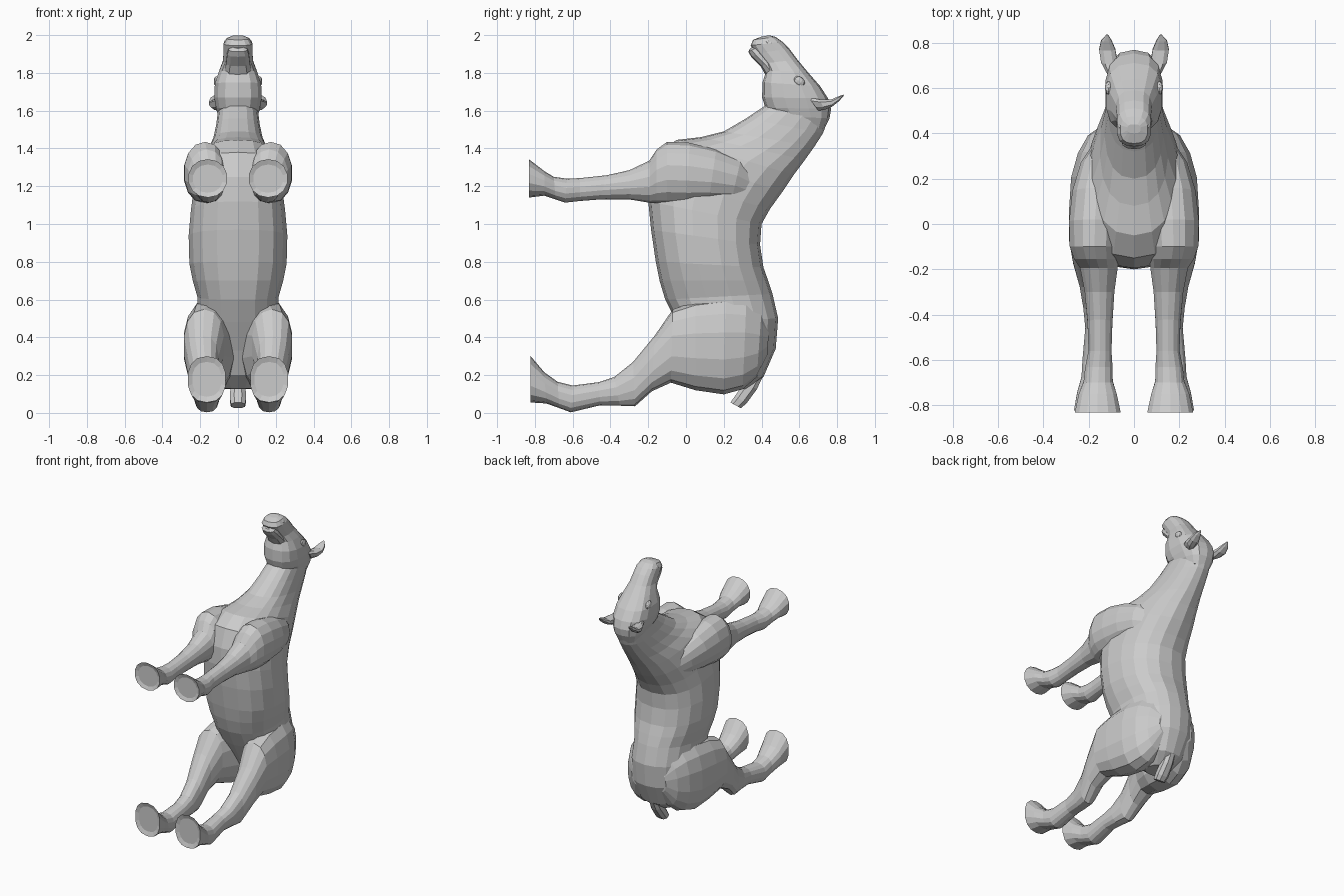
import bpy, bmesh, math
from mathutils import Vector


def loft(name, rings, n=14, mirror=False, power=0.85, egg=0.0):
    """Rings: (yA, zA, yB, zB, half width, centre x); A and B are opposite ends of a section."""
    bm = bmesh.new()
    top = max(abs(math.sin(2 * math.pi * (i + 0.5) / n)) for i in range(n)) ** power
    loops = []
    for ya, za, yb, zb, w, cx in rings:
        a, b = Vector((cx, ya, za)), Vector((cx, yb, zb))
        loop = []
        for i in range(n):
            t = 2 * math.pi * (i + 0.5) / n
            c, s = math.cos(t), math.sin(t)
            p = (a + b) / 2 + (b - a) / 2 * math.copysign(abs(s) ** power, s) / top
            p.x = cx + w * math.copysign(abs(c) ** power, c) * (1 - egg * s)
            loop.append(bm.verts.new(p))
        loops.append(loop)
    for l0, l1 in zip(loops, loops[1:]):
        for i in range(n):
            j = (i + 1) % n
            bm.faces.new((l0[i], l0[j], l1[j], l1[i]))
    bm.faces.new(loops[0])
    bm.faces.new(loops[-1])
    bmesh.ops.recalc_face_normals(bm, faces=bm.faces)
    return finish(name, bm, mirror)


def finish(name, bm, mirror):
    mesh = bpy.data.meshes.new(name)
    bm.to_mesh(mesh)
    bm.free()
    ob = bpy.data.objects.new(name, mesh)
    bpy.context.collection.objects.link(ob)
    if mirror:
        ob.modifiers.new("mirror", 'MIRROR').use_mirror_merge = False
    return ob


def ball(name, loc, size, tilt=0.0):
    bm = bmesh.new()
    bmesh.ops.create_uvsphere(bm, u_segments=10, v_segments=6, radius=1)
    c, s = math.cos(tilt), math.sin(tilt)
    for v in bm.verts:
        x, y, z = (v.co[k] * size[k] for k in range(3))
        v.co = Vector(loc) + Vector((x, y * c - z * s, y * s + z * c))
    return finish(name, bm, True)


# torso and neck, from rump to throat
loft("torso_and_neck", [
    (.17, .13, .32, .125, .08, 0),
    (.09, .20, .41, .19, .155, 0),
    (.03, .33, .475, .34, .20, 0),
    (-.05, .48, .488, .50, .215, 0),
    (-.11, .60, .458, .63, .215, 0),
    (-.14, .70, .435, .70, .24, 0),
    (-.16, .80, .41, .77, .258, 0),
    (-.185, .97, .392, .89, .262, 0),
    (-.20, 1.12, .40, 1.00, .25, 0),
    (-.195, 1.25, .445, 1.08, .235, 0),
    (-.15, 1.38, .51, 1.17, .215, 0),
    (-.05, 1.445, .57, 1.26, .185, 0),
    (.08, 1.46, .63, 1.34, .15, 0),
    (.20, 1.49, .68, 1.41, .13, 0),
    (.32, 1.56, .725, 1.48, .115, 0),
    (.44, 1.64, .758, 1.57, .105, 0)], n=18, egg=0.06)

# head, from jaw corner and poll to muzzle
loft("head", [
    (.54, 1.53, .73, 1.50, .08, 0),
    (.47, 1.57, .76, 1.56, .105, 0),
    (.42, 1.615, .768, 1.61, .118, 0),
    (.403, 1.67, .752, 1.665, .128, 0),
    (.405, 1.75, .71, 1.73, .125, 0),
    (.425, 1.81, .64, 1.81, .102, 0),
    (.41, 1.85, .59, 1.87, .082, 0),
    (.37, 1.90, .545, 1.93, .077, 0),
    (.342, 1.945, .51, 1.965, .077, 0),
    (.355, 1.975, .475, 1.99, .06, 0),
    (.40, 1.992, .44, 1.999, .03, 0)], n=14, power=0.75)

# lower lip
loft("lower_lip", [
    (.42, 1.79, .52, 1.84, .075, 0),
    (.395, 1.835, .47, 1.87, .066, 0),
    (.345, 1.885, .42, 1.92, .06, 0),
    (.33, 1.912, .385, 1.938, .052, 0),
    (.34, 1.93, .365, 1.942, .03, 0)], n=10)

# eyes and nostrils
ball("eye", (.112, .60, 1.755), (.017, .033, .024), -.7)
ball("nostril_rim", (.05, .44, 1.955), (.026, .035, .022), -.6)

# ears
loft("ear", [
    (.65, 1.67, .70, 1.60, .026, .095),
    (.705, 1.66, .735, 1.605, .038, .11),
    (.765, 1.658, .775, 1.622, .038, .118),
    (.805, 1.675, .812, 1.652, .025, .122),
    (.834, 1.685, .836, 1.680, .004, .118)], n=8, mirror=True)

# front legs, from shoulder to hoof
loft("front_leg", [
    (.36, 1.10, .40, 1.26, .05, .11),
    (.24, 1.12, .29, 1.34, .095, .142),
    (.12, 1.115, .16, 1.395, .113, .162),
    (.00, 1.107, .02, 1.43, .117, .172),
    (-.10, 1.11, -.10, 1.435, .112, .174),
    (-.155, 1.112, -.155, 1.395, .10, .166),
    (-.19, 1.112, -.195, 1.335, .085, .155),
    (-.30, 1.13, -.30, 1.285, .067, .152),
    (-.455, 1.13, -.42, 1.258, .056, .15),
    (-.56, 1.122, -.56, 1.243, .052, .15),
    (-.64, 1.113, -.63, 1.24, .062, .155),
    (-.69, 1.13, -.70, 1.25, .066, .158),
    (-.75, 1.15, -.75, 1.28, .086, .16),
    (-.832, 1.14, -.832, 1.343, .104, .16),
    (-.822, 1.165, -.822, 1.315, .08, .16)], n=14, mirror=True, power=0.95)

# hind legs, from haunch to hoof
loft("hind_leg", [
    (.43, .30, .44, .45, .05, .09),
    (.375, .19, .40, .54, .095, .11),
    (.30, .125, .32, .595, .12, .13),
    (.20, .098, .21, .61, .135, .145),
    (.05, .12, .05, .59, .135, .155),
    (-.08, .16, -.07, .548, .108, .18),
    (-.18, .115, -.165, .41, .085, .185),
    (-.27, .035, -.28, .27, .066, .175),
    (-.35, .038, -.38, .19, .06, .165),
    (-.455, .04, -.46, .163, .056, .16),
    (-.61, .003, -.60, .145, .064, .165),
    (-.67, .025, -.68, .165, .068, .165),
    (-.74, .05, -.75, .215, .088, .165),
    (-.822, .055, -.822, .30, .102, .165),
    (-.812, .085, -.812, .27, .078, .165)], n=14, mirror=True)

# tail
loft("tail", [
    (.34, .24, .42, .22, .03, 0),
    (.31, .16, .375, .125, .042, 0),
    (.26, .09, .32, .05, .046, 0),
    (.235, .055, .29, .025, .04, 0)], n=8)
